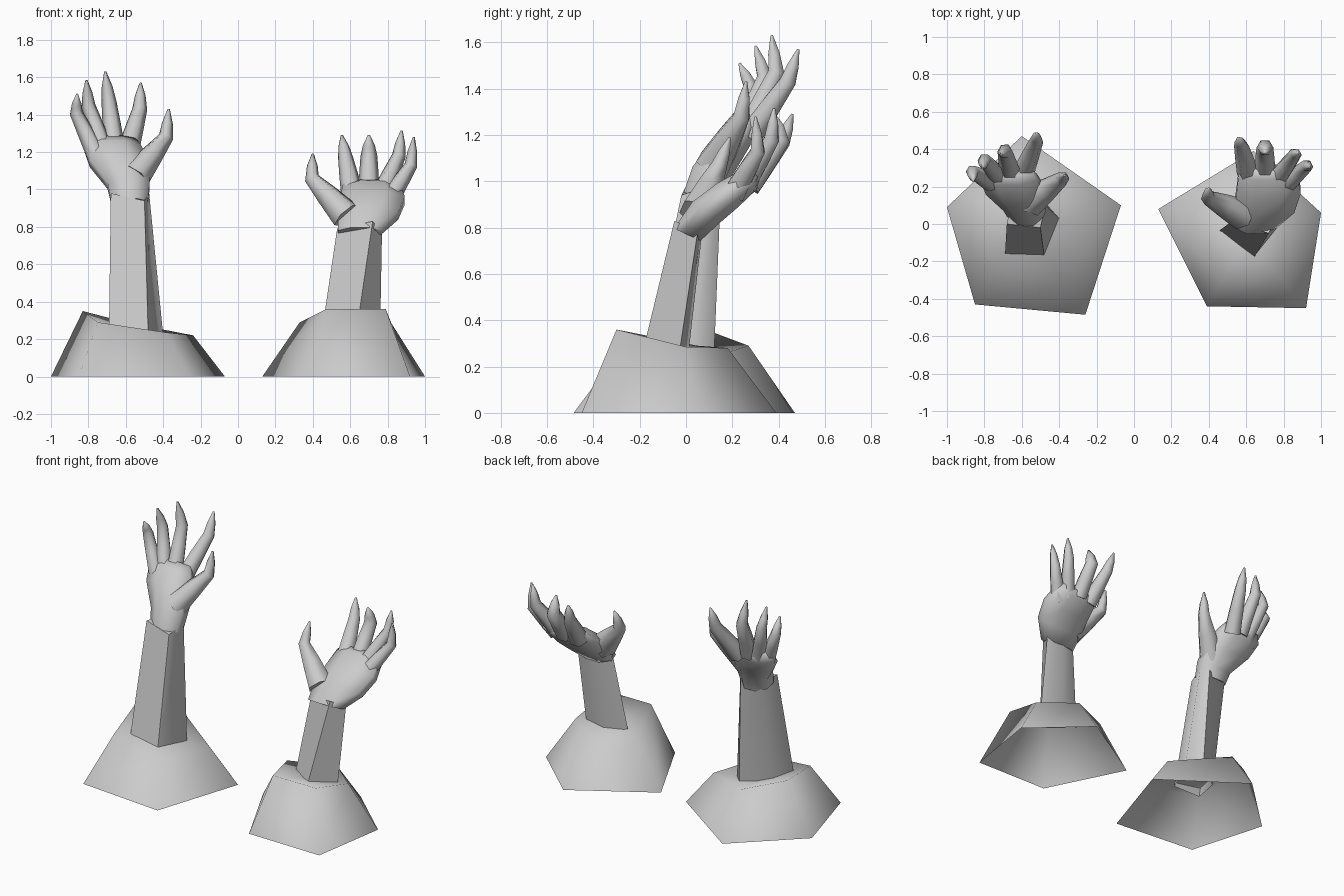
import bpy, bmesh, math
from mathutils import Vector

cube = bpy.data.objects.get("Cube")
if cube:
    bpy.data.objects.remove(cube, do_unlink=True)

clay = bpy.data.materials.new("grey_clay")
clay.use_nodes = True
clay.diffuse_color = (0.6, 0.6, 0.6, 1)
clay.node_tree.nodes["Principled BSDF"].inputs["Base Color"].default_value = (0.6, 0.6, 0.6, 1)


def make(name, verts, faces, angle):
    mesh = bpy.data.meshes.new(name)
    mesh.from_pydata(verts, [], faces)
    bm = bmesh.new()
    bm.from_mesh(mesh)
    bmesh.ops.recalc_face_normals(bm, faces=bm.faces)
    bm.to_mesh(mesh)
    bm.free()
    mesh.materials.append(clay)
    obj = bpy.data.objects.new(name, mesh)
    bpy.context.collection.objects.link(obj)
    bpy.ops.object.select_all(action='DESELECT')
    obj.select_set(True)
    bpy.context.view_layer.objects.active = obj
    bpy.ops.object.shade_smooth_by_angle(angle=math.radians(angle))


def bridge(rings, n):
    """Quads joining consecutive rings of n vertices."""
    return [(r * n + i, r * n + (i + 1) % n, (r + 1) * n + (i + 1) % n, (r + 1) * n + i)
            for r in range(rings - 1) for i in range(n)]


def mound(name, base, top, dip):
    """Five-sided mound with an open underside and a shallow sunken top."""
    verts = [(x, y, 0) for x, y in base] + top + [dip]
    faces = bridge(2, 5) + [(5 + i, 5 + (i + 1) % 5, 10) for i in range(5)]
    make(name, verts, faces, 180)


def forearm(name, foot, wrist, z):
    """Angular forearm between a footprint and a wrist outline."""
    n = len(foot)
    verts = [(x, y, z) for x, y in foot] + wrist
    make(name, verts, bridge(2, n) + [tuple(range(n, 2 * n))], 65)


def hand(name, stations):
    """Loft of eight-sided rings: centre, half width, half depth, tilt in degrees."""
    n, verts = 8, []
    for x, y, z, w, d, tilt in stations:
        t = math.radians(tilt)
        for i in range(n):
            a = math.tau * (i + 0.5) / n
            u, v = w * math.cos(a) * 1.06, d * math.sin(a) * 1.06
            verts.append((x + u, y + v * math.cos(t), z - v * math.sin(t)))
    k = len(stations)
    make(name, verts, bridge(k, n) + [tuple(range(n)), tuple(range((k - 1) * n, k * n))], 75)


def finger(name, base, mid, tip, root, r):
    """Six-sided digit, flared at its root, bent at the joint and pointed."""
    base, mid, tip = Vector(base), Vector(mid), Vector(tip)
    n, verts = 6, []
    steps = [(base, root), (base.lerp(mid, 0.55), (root + r) / 2), (mid, r),
             (mid.lerp(tip, 0.5), r * 0.72), (tip, r * 0.15)]
    for i, (p, s) in enumerate(steps):
        axis = (steps[min(i + 1, 4)][0] - steps[max(i - 1, 0)][0]).normalized()
        side = (Vector((1, 0, 0)) - axis * axis.x).normalized()
        out = axis.cross(side)
        for k in range(n):
            a = math.tau * k / n
            verts.append(p + (side * math.cos(a) + out * math.sin(a)) * s)
    make(name, verts, bridge(5, n) + [tuple(range(n)), tuple(range(4 * n, 5 * n))], 75)


# Mounds
mound("tall_mound",
      [(-1, .09), (-.85, -.43), (-.26, -.485), (-.07, .1), (-.6, .47)],
      [(-.83, .11, .35), (-.75, -.25, .29), (-.38, -.31, .235), (-.24, .05, .22), (-.6, .27, .29)],
      (-.56, 0, .25))
mound("short_mound",
      [(.13, .08), (.39, -.44), (.92, -.45), (1, .06), (.64, .39)],
      [(.33, .05, .29), (.47, -.3, .36), (.79, -.3, .36), (.82, 0, .285), (.61, .18, .28)],
      (.6, -.08, .29))

# Forearms
forearm("tall_forearm",
        [(-.69, -.17), (-.48, -.17), (-.4, .03), (-.48, .12), (-.66, 0)],
        [(-.68, 0, .98), (-.5, -.02, .94), (-.475, .1, .98), (-.51, .15, .95), (-.65, .14, .97)], .22)
forearm("short_forearm",
        [(.45, -.04), (.635, -.19), (.76, -.03), (.6, .01)],
        [(.53, .02, .79), (.72, -.05, .83), (.77, .05, .78), (.65, .07, .78)], .25)

# Cupped hands
hand("tall_hand", [
    (-.58, .07, .93, .1, .085, 15), (-.585, .1, 1.02, .115, .085, 30), (-.635, .18, 1.14, .16, .08, 42),
    (-.67, .25, 1.22, .155, .06, 45), (-.67, .285, 1.265, .125, .035, 45)])
hand("short_hand", [
    (.65, .005, .77, .118, .065, 25), (.695, .08, .86, .165, .075, 45), (.72, .18, .94, .175, .07, 50),
    (.715, .27, 1.005, .16, .055, 50), (.71, .3, 1.03, .135, .03, 50)])

# Digits: root, joint, tip, root radius, joint radius
digits = {
    "tall_little_finger": ((-.76, .22, 1.19), (-.865, .28, 1.41), (-.86, .23, 1.51), .052, .035),
    "tall_ring_finger": ((-.72, .25, 1.21), (-.80, .34, 1.45), (-.81, .30, 1.585), .055, .037),
    "tall_middle_finger": ((-.66, .27, 1.22), (-.69, .39, 1.47), (-.71, .37, 1.63), .057, .04),
    "tall_index_finger": ((-.59, .28, 1.2), (-.525, .44, 1.43), (-.52, .485, 1.57), .06, .04),
    "tall_thumb": ((-.55, .12, 1.07), (-.385, .24, 1.28), (-.37, .26, 1.43), .085, .04),
    "short_little_finger": ((.81, .21, .95), (.925, .31, 1.13), (.94, .30, 1.28), .055, .035),
    "short_ring_finger": ((.77, .25, .98), (.86, .37, 1.18), (.875, .38, 1.315), .056, .037),
    "short_middle_finger": ((.70, .28, .99), (.70, .41, 1.18), (.70, .38, 1.29), .057, .045),
    "short_index_finger": ((.61, .27, .98), (.575, .415, 1.17), (.555, .46, 1.29), .06, .04),
    "short_thumb": ((.58, .05, .86), (.395, .14, 1.06), (.40, .19, 1.19), .085, .04),
}
for name, shape in digits.items():
    finger(name, *shape)
